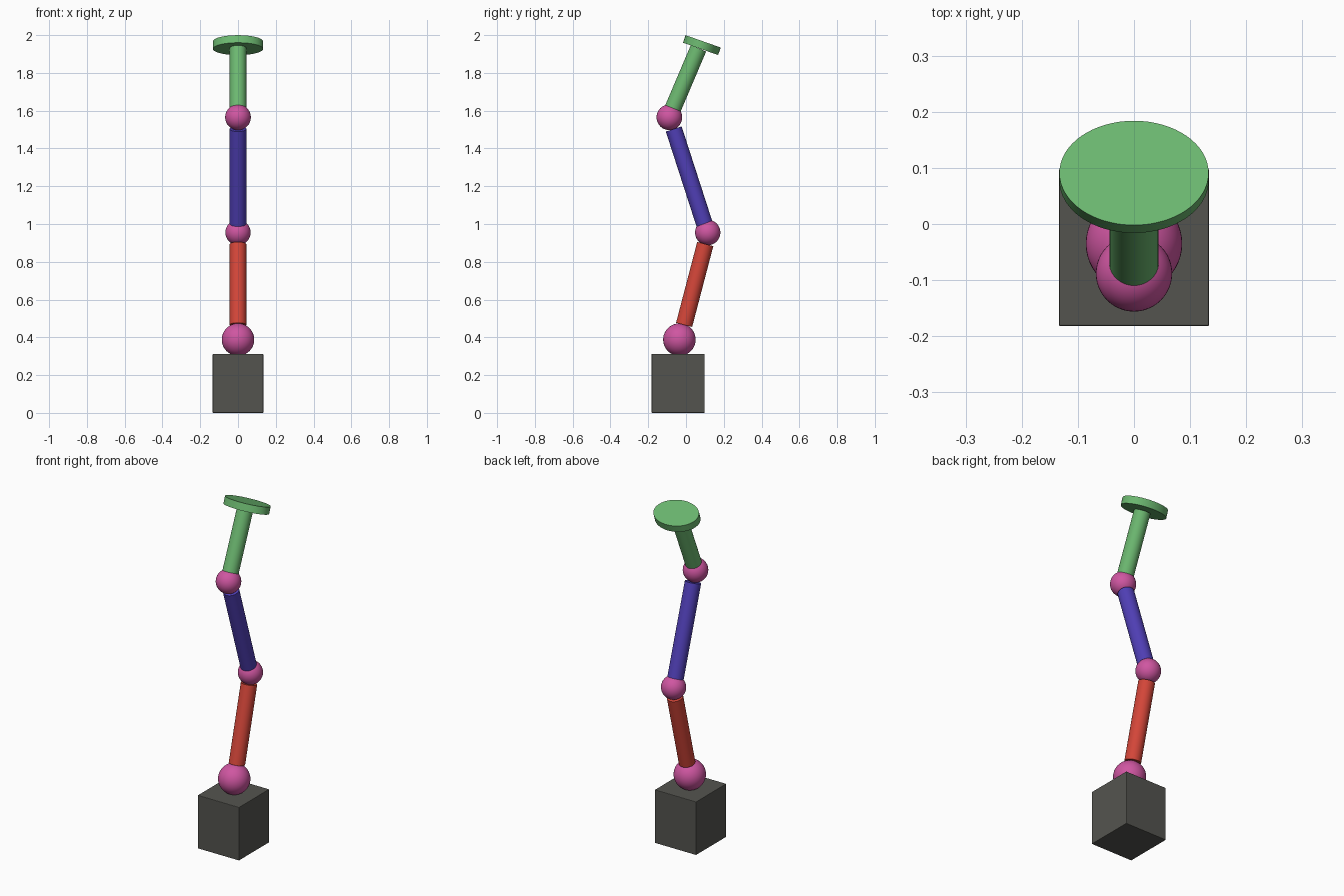
import bpy, math
from mathutils import Vector

if "Cube" in bpy.data.objects:
    bpy.data.objects.remove(bpy.data.objects["Cube"])


def srgb(r, g, b):
    f = lambda c: c / 12.92 if c <= 0.04045 else ((c + 0.055) / 1.055) ** 2.4
    return (f(r / 255), f(g / 255), f(b / 255), 1)


def material(name, rgb):
    m = bpy.data.materials.new(name)
    m.diffuse_color = srgb(*rgb)
    m.use_nodes = True
    m.node_tree.nodes["Principled BSDF"].inputs["Base Color"].default_value = m.diffuse_color
    return m


GREY = material("dark grey", (84, 84, 79))
PINK = material("pink", (207, 86, 161))
RED = material("red", (212, 70, 57))
BLUE = material("blue", (80, 63, 182))
GREEN = material("green", (108, 184, 112))


def finish(name, mat, smooth=True):
    ob = bpy.context.object
    ob.name = name
    ob.data.materials.append(mat)
    if smooth:
        bpy.ops.object.shade_smooth_by_angle(angle=math.radians(35))
    return ob


def joint(name, y, z, r):
    bpy.ops.mesh.primitive_uv_sphere_add(segments=48, ring_count=24, radius=r, location=(0, y, z))
    return finish(name, PINK)


def link(name, a, b, mat, r=0.044):
    # closed cylinder between two (y, z) points
    a, b = Vector((0, *a)), Vector((0, *b))
    d = b - a
    bpy.ops.mesh.primitive_cylinder_add(vertices=48, radius=r, depth=d.length, location=(a + b) / 2,
                                        rotation=(-math.atan2(d.y, d.z), 0, 0))
    return finish(name, mat)


# base block with barely softened edges
bpy.ops.mesh.primitive_cube_add(size=1, location=(0, -0.042, 0.156))
base = bpy.context.object
base.scale = (0.268, 0.28, 0.312)
bpy.ops.object.transform_apply(location=False, rotation=False, scale=True)
bev = base.modifiers.new("soft edges", "BEVEL")
bev.width, bev.segments = 0.003, 2
finish("base", GREY, smooth=False)

# ball joints
joint("shoulder_joint", -0.035, 0.388, 0.086)
joint("elbow_joint", 0.115, 0.955, 0.067)
joint("wrist_joint", -0.088, 1.565, 0.068)

# arm links
link("lower_arm", (-0.010, 0.466), (0.102, 0.894), RED)
link("upper_arm", (0.099, 0.996), (-0.065, 1.503), BLUE)
link("hand_shaft", (-0.070, 1.610), (0.066, 1.930), GREEN)

# oval end plate, tilted toward the back
tilt = math.radians(19.4)
bpy.ops.mesh.primitive_cylinder_add(vertices=64, radius=1, depth=1, location=(0, 0.084, 1.947),
                                    rotation=(-tilt, 0, 0))
bpy.context.object.scale = (0.133, 0.0986, 0.042)
bpy.ops.object.transform_apply(location=False, rotation=False, scale=True)
finish("end_plate", GREEN)
